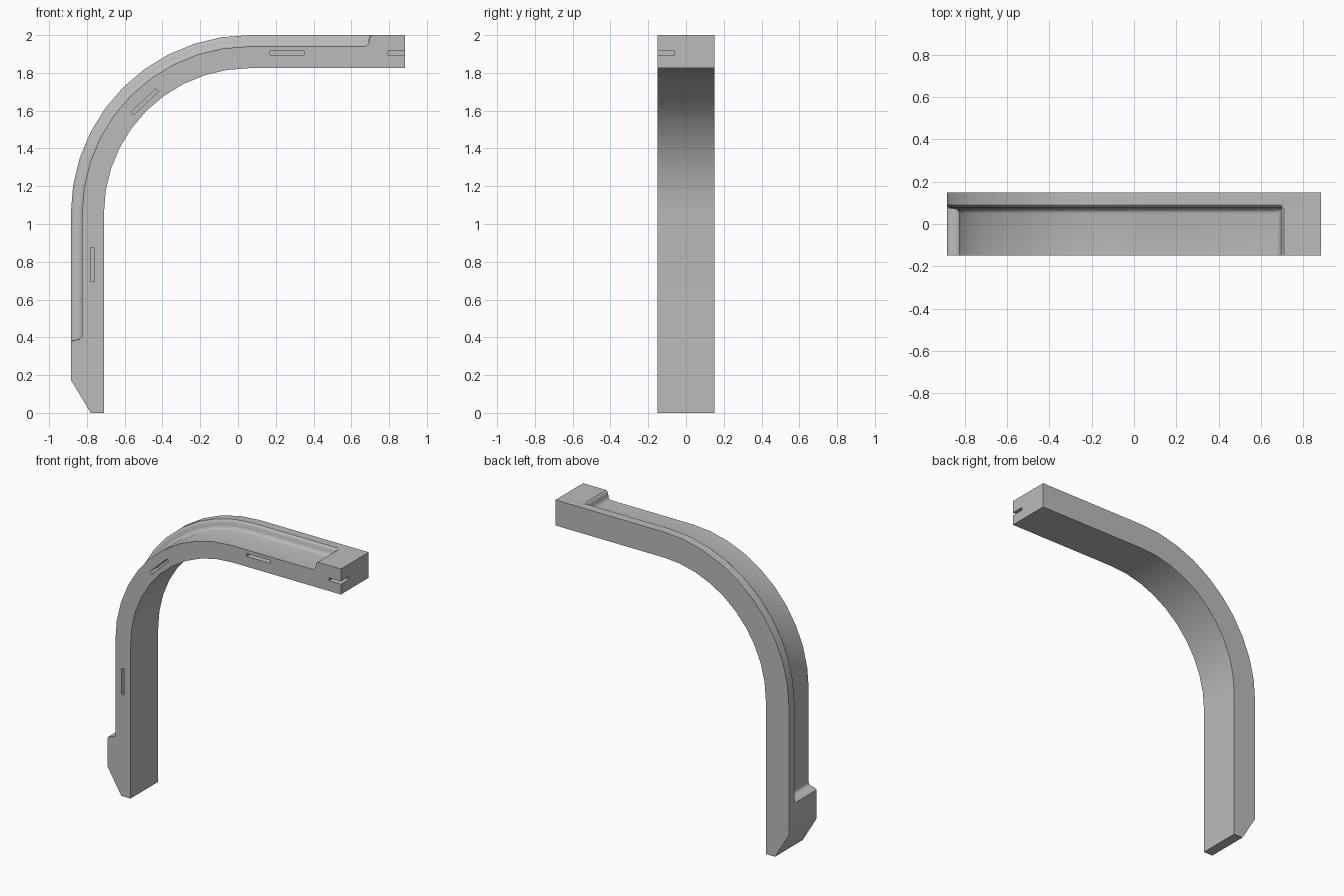
import bpy, bmesh, math

if "Cube" in bpy.data.objects:
    bpy.data.objects.remove(bpy.data.objects["Cube"], do_unlink=True)

HALF_W, THICK, TIP = 0.15, 0.175, 0.07
CX, CZ, R_IN = 0.06, 1.055, 0.77          # bend centre and inner radius
END_X, ARC_STEPS = 0.885, 10
# Recess wall: distance in from its rim, depth below the outer skin
WALL = [(0, 0), (.008, .006), (.014, .018), (.016, .035),
        (.02, .047), (.028, .056), (.04, .06)]
FULL = len(WALL) - 1

grey = bpy.data.materials.new("plain grey")
grey.use_nodes = True
grey.diffuse_color = (0.5, 0.5, 0.5, 1)
grey.node_tree.nodes["Principled BSDF"].inputs["Base Color"].default_value = (0.5, 0.5, 0.5, 1)

# Stations along the bar: inner point, outward angle, thickness, recess level
left_x, under_z = CX - R_IN, CZ + R_IN
stations = [(left_x, 0, math.pi, TIP, 0), (left_x, 0.175, math.pi, THICK, 0)]
stations += [(left_x, 0.37 + off, math.pi, THICK, k) for k, (off, d) in enumerate(WALL)]
for i in range(ARC_STEPS + 1):
    a = math.pi - math.pi / 2 * i / ARC_STEPS
    stations.append((CX + R_IN * math.cos(a), CZ + R_IN * math.sin(a), a, THICK, FULL))
stations += [(0.71 - WALL[k][0], under_z, math.pi / 2, THICK, k) for k in range(FULL, -1, -1)]
stations.append((END_X, under_z, math.pi / 2, THICK, 0))

# Columns across the outer skin, back rim to front edge
columns = [(HALF_W, 0)] + [(0.09 - off, k) for k, (off, d) in enumerate(WALL)] + [(-HALF_W, FULL)]

# Curved bar swept through the stations
bm = bmesh.new()
rings = []
for x, z, a, thick, level in stations:
    ring = [bm.verts.new((x, y, z)) for y in (-HALF_W, HALF_W)]
    for y, k in columns:
        t = thick - WALL[min(k, level)][1]
        ring.append(bm.verts.new((x + t * math.cos(a), y, z + t * math.sin(a))))
    rings.append(ring)
for r0, r1 in zip(rings, rings[1:]):
    for j in range(len(r0)):
        n = (j + 1) % len(r0)
        bm.faces.new((r0[j], r0[n], r1[n], r1[j]))
bm.faces.new(rings[0])
bm.faces.new(rings[-1])
bmesh.ops.recalc_face_normals(bm, faces=bm.faces)
mesh = bpy.data.meshes.new("curved_bar")
bm.to_mesh(mesh)
bm.free()
mesh.materials.append(grey)
bar = bpy.data.objects.new("curved_bar", mesh)
bpy.context.collection.objects.link(bar)


def cut_slot(x, z, length, tilt):
    """Cut a thin blind slot into the front side."""
    bpy.ops.mesh.primitive_cube_add(size=1, location=(x, -0.16, z), rotation=(0, -tilt, 0))
    cutter = bpy.context.object
    cutter.name = "slot_cutter"
    cutter.scale = (length, 0.2, 0.02)
    cutter.hide_render = True
    cutter.data.materials.append(grey)
    mod = bar.modifiers.new("slot", 'BOOLEAN')
    mod.operation, mod.solver, mod.object = 'DIFFERENCE', 'EXACT', cutter
    bpy.context.view_layer.objects.active = bar
    bpy.ops.object.modifier_apply(modifier=mod.name)
    bpy.data.objects.remove(cutter, do_unlink=True)


# Leg, bend, arm and arm-end slots
cut_slot(-0.77, 0.785, 0.18, math.pi / 2)
cut_slot(-0.4925, 1.6475, 0.18, math.radians(43))
cut_slot(0.26, 1.905, 0.18, 0)
cut_slot(0.895, 1.905, 0.2, 0)

bpy.ops.object.select_all(action='DESELECT')
bar.select_set(True)
bpy.context.view_layer.objects.active = bar
bpy.ops.object.shade_smooth_by_angle(angle=math.radians(35))
